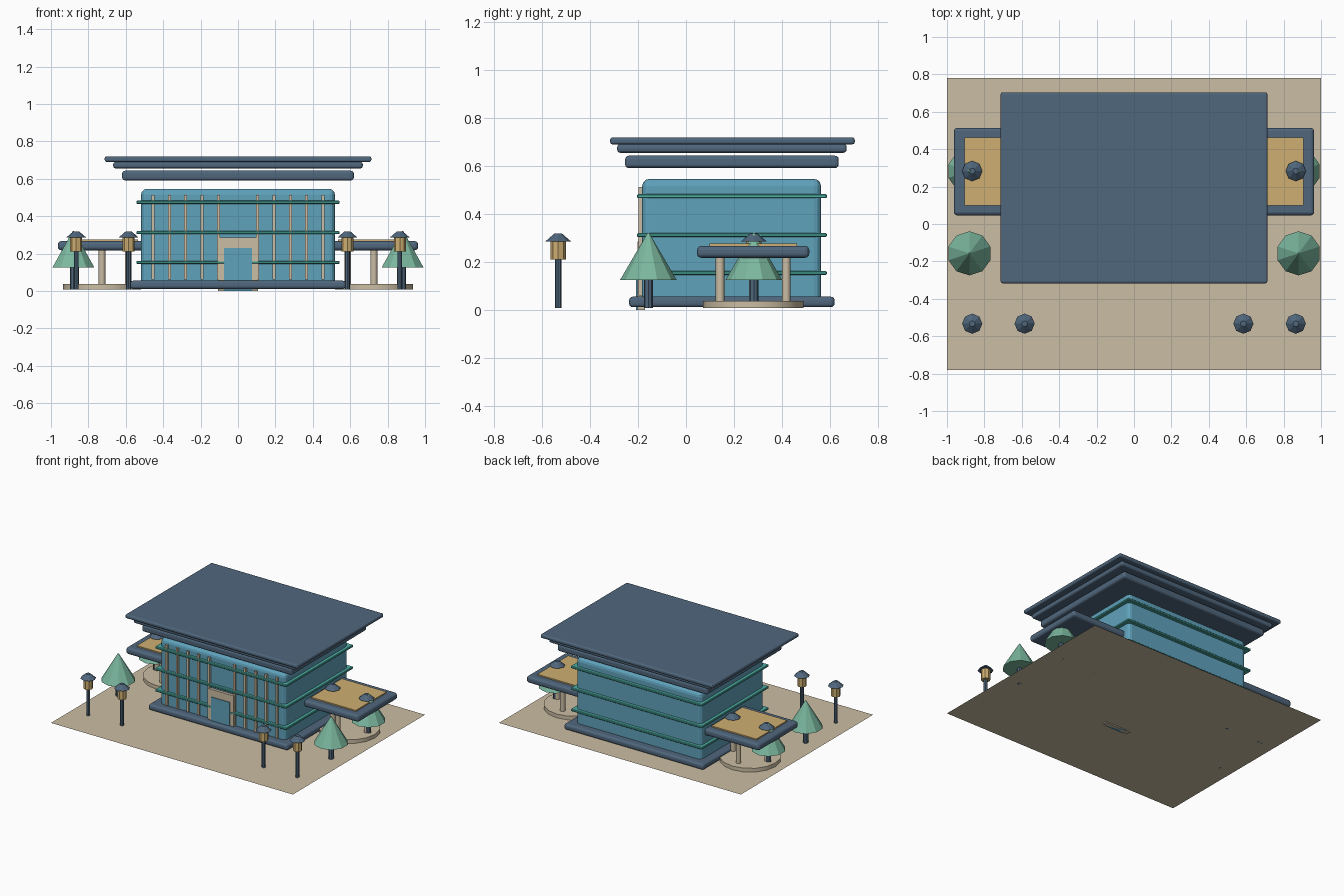
import bpy, math

if "Cube" in bpy.data.objects:
    bpy.data.objects.remove(bpy.data.objects["Cube"])


def material(name, rgb):
    m = bpy.data.materials.new(name)
    m.diffuse_color = (*rgb, 1)
    m.use_nodes = True
    m.node_tree.nodes["Principled BSDF"].inputs["Base Color"].default_value = m.diffuse_color
    return m


NAVY = material("slate_navy", (0.08, 0.135, 0.205))
TAN = material("sandstone", (0.60, 0.51, 0.37))
GOLD = material("warm_gold", (0.62, 0.43, 0.17))
GLASS = material("glass_blue", (0.115, 0.36, 0.50))
TEAL = material("teal_trim", (0.075, 0.42, 0.37))
GREEN = material("leaf_green", (0.20, 0.48, 0.35))


def finish(name, mat):
    o = bpy.context.object
    o.name = name
    o.data.materials.append(mat)
    return o


def box(name, mat, x, y, z, bevel=0.0, segments=3):
    """Box from (min, max) ranges, with optional rounded edges."""
    bpy.ops.mesh.primitive_cube_add(
        size=1, location=[(a + b) / 2 for a, b in (x, y, z)])
    o = finish(name, mat)
    o.scale = [b - a for a, b in (x, y, z)]
    bpy.ops.object.transform_apply(location=False, rotation=False, scale=True)
    if bevel:
        mod = o.modifiers.new("round_edges", 'BEVEL')
        mod.width = bevel
        mod.segments = segments
    return o


def cone(name, mat, x, y, z0, z1, r0, r1, sides, smooth=False):
    """Upright cone or cylinder between two heights."""
    bpy.ops.mesh.primitive_cone_add(vertices=sides, radius1=r0, radius2=r1,
                                    depth=z1 - z0, location=(x, y, (z0 + z1) / 2))
    o = finish(name, mat)
    if smooth:
        bpy.ops.object.shade_smooth_by_angle(angle=math.radians(40))
    return o


G = 0.008  # ground height

# Ground sheet
bpy.ops.mesh.primitive_plane_add(size=2, location=(0, 0, G))
finish("ground_sheet", TAN).scale.y = 0.78

# Main hall: plinth, glazed body, trim bands
box("plinth", NAVY, (-0.577, 0.577), (-0.238, 0.62), (0.011, 0.055), 0.016)
box("glass_hall", GLASS, (-0.518, 0.518), (-0.183, 0.563), (0.02, 0.546), 0.03)
for z in (0.153, 0.312, 0.474):
    box("trim_band", TEAL, (-0.543, 0.543), (-0.204, 0.587),
        (z - 0.0085, z + 0.0085), 0.004, 1)

# Stepped floating roof slabs
for hx, y0, y1, z0, z1, b in ((0.62, -0.254, 0.637, 0.591, 0.643, 0.016),
                              (0.667, -0.287, 0.67, 0.655, 0.691, 0.013),
                              (0.713, -0.317, 0.704, 0.69, 0.719, 0.011)):
    box("roof_slab", NAVY, (-hx, hx), (y0, y1), (z0, z1), b)

# Entrance
box("door_frame", TAN, (-0.107, 0.107), (-0.203, -0.17), (0, 0.285))
box("door", GLASS, (-0.075, 0.075), (-0.209, -0.17), (0, 0.23))


def lamp(x, y):
    cone("lamp_post", NAVY, x, y, G, 0.215, 0.013, 0.013, 8)
    cone("lamp_lantern", GOLD, x, y, 0.21, 0.287, 0.032, 0.032, 8)
    cone("lamp_cap", NAVY, x, y, 0.285, 0.318, 0.054, 0.016, 8)


def tree(x, y):
    cone("tree_trunk", NAVY, x, y, G, 0.14, 0.019, 0.019, 8)
    cone("tree_crown", GREEN, x, y, 0.125, 0.32, 0.118, 0.004, 10)


for s in (-1, 1):
    # Facade fins
    for i in range(5):
        x = s * (0.105 + 0.0875 * i)
        box("facade_fin", TAN, (x - 0.008, x + 0.008), (-0.198, -0.175), (0.06, 0.513))

    # Side pavilion: canopy with inlay, round floor, columns
    cx, cy = s * 0.72, 0.28
    box("canopy", NAVY, (cx - 0.243, cx + 0.243), (cy - 0.234, cy + 0.234),
        (0.217, 0.267), 0.018)
    box("canopy_inlay", GOLD, (cx - 0.185, cx + 0.185), (cy - 0.182, cy + 0.182),
        (0.26, 0.276))
    cone("pavilion_floor", TAN, s * 0.727, cy, G, 0.036, 0.209, 0.209, 16, True)
    for dx, dy in ((0.14, 0), (-0.14, 0), (0, 0.138), (0, -0.138)):
        cone("pavilion_column", TAN, s * 0.727 + dx, cy + dy, 0.03, 0.225,
             0.018, 0.018, 12, True)

    # Lamps and trees
    for x in (0.585, 0.865):
        for y in (-0.533, 0.283):
            lamp(s * x, y)
    for y in (-0.157, 0.283):
        tree(s * 0.88, y)
